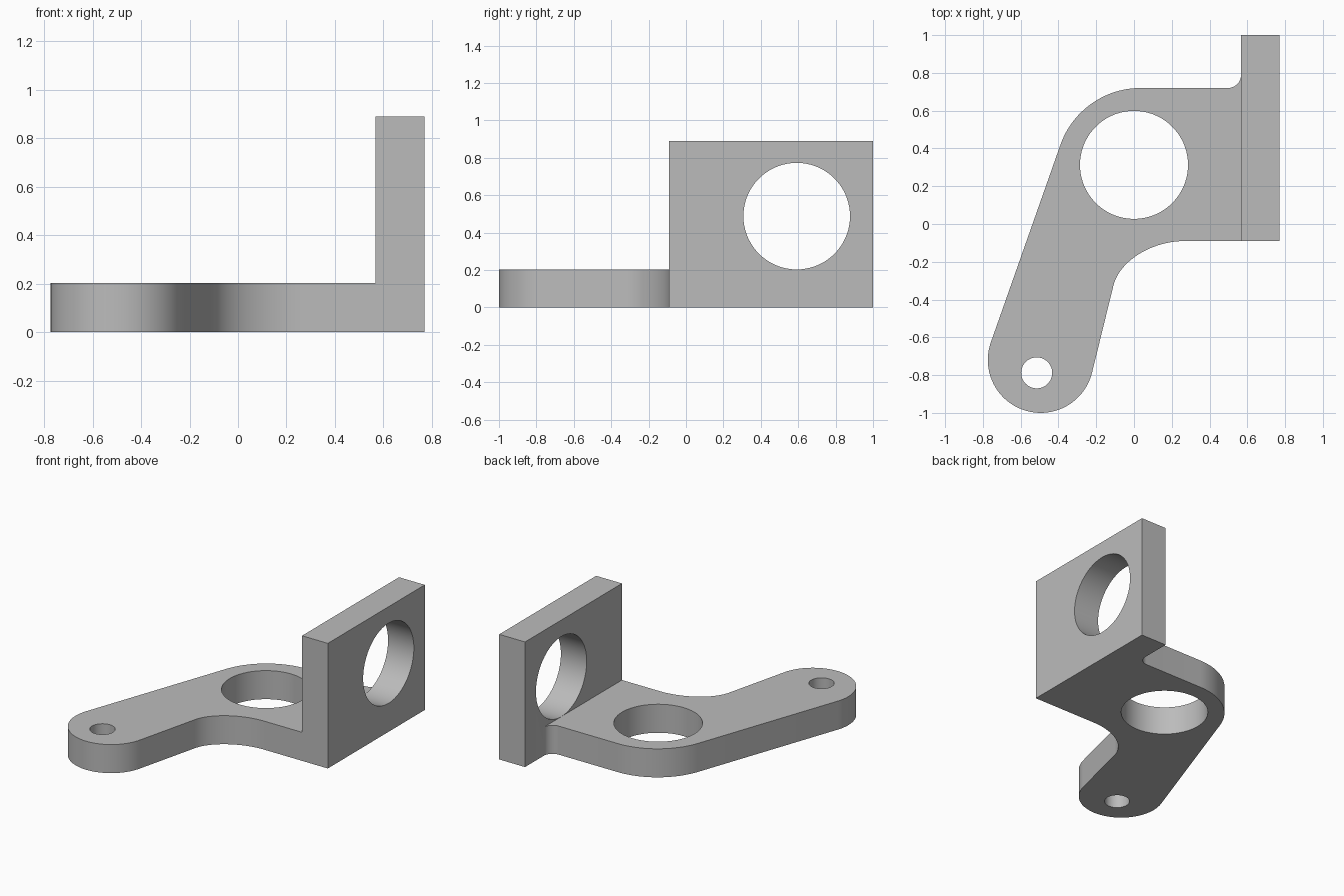
import bpy, bmesh, math
from mathutils import Vector, Matrix
from mathutils.geometry import interpolate_bezier

if "Cube" in bpy.data.objects:
    bpy.data.objects.remove(bpy.data.objects["Cube"], do_unlink=True)

THICK, HEIGHT = 0.203, 0.89
WALL_IN, WALL_OUT = 0.567, 0.77
FRONT, BACK, PLATE_BACK = -0.09, 1.0, 0.72

steel = bpy.data.materials.new("plain grey")
steel.use_nodes = True
grey = (0.5, 0.5, 0.5, 1)
steel.diffuse_color = grey
steel.node_tree.nodes["Principled BSDF"].inputs["Base Color"].default_value = grey


def arc(cx, cy, r, start, end, steps):
    angles = [math.radians(start + (end - start) * i / steps) for i in range(steps + 1)]
    return [(cx + r * math.cos(a), cy + r * math.sin(a)) for a in angles]


def finish(name, bm):
    bmesh.ops.recalc_face_normals(bm, faces=bm.faces)
    mesh = bpy.data.meshes.new(name)
    bm.to_mesh(mesh)
    bm.free()
    mesh.materials.append(steel)
    ob = bpy.data.objects.new(name, mesh)
    bpy.context.collection.objects.link(ob)
    return ob


def prism(name, outline, height):
    bm = bmesh.new()
    face = bm.faces.new([bm.verts.new((x, y, 0)) for x, y in outline])
    top = bmesh.ops.extrude_face_region(bm, geom=[face])["geom"]
    bmesh.ops.translate(bm, vec=(0, 0, height),
                        verts=[v for v in top if isinstance(v, bmesh.types.BMVert)])
    return finish(name, bm)


def cylinder(name, centre, radius, axis):
    bm = bmesh.new()
    turn = Vector((0, 0, 1)).rotation_difference(Vector(axis)).to_matrix().to_4x4()
    bmesh.ops.create_cone(bm, cap_ends=True, segments=72, radius1=radius, radius2=radius,
                          depth=0.6, matrix=Matrix.Translation(centre) @ turn)
    return finish(name, bm)


def combine(target, tool, operation):
    mod = target.modifiers.new(operation, "BOOLEAN")
    mod.operation, mod.object, mod.solver = operation, tool, "EXACT"
    tool.hide_render = True
    bpy.context.view_layer.objects.active = target
    bpy.ops.object.modifier_apply(modifier=mod.name)
    bpy.data.objects.remove(tool, do_unlink=True)


# Arm plate: rounded tip, swept inner bend, corner fillet, broad shoulder
bend = interpolate_bezier(Vector((-0.11, -0.33)), Vector((-0.08, -0.198)),
                          Vector((0.091, FRONT)), Vector((0.27, FRONT)), 20)
outline = arc(-0.494, -0.72, 0.28, 160.6, 347, 40)
outline += [(p.x, p.y) for p in bend]
outline += [(WALL_IN, FRONT), (WALL_IN, PLATE_BACK + 0.07)]
outline += arc(0.497, PLATE_BACK + 0.07, 0.07, 0, -90, 10)[1:]
outline += arc(0.035, 0.27, 0.45, 90, 160.6, 24)
bracket = prism("angle_bracket", outline, THICK)

# Upright wall plate
wall = prism("wall_plate", [(WALL_IN, FRONT), (WALL_OUT, FRONT),
                            (WALL_OUT, BACK), (WALL_IN, BACK)], HEIGHT)
combine(bracket, wall, "UNION")

# Bored holes in the arm, its tip and the wall
for name, centre, radius, axis in [
    ("arm_bore", (0, 0.313, 0.1), 0.286, (0, 0, 1)),
    ("tip_bore", (-0.515, -0.788, 0.1), 0.082, (0, 0, 1)),
    ("wall_bore", (0.67, 0.592, 0.488), 0.285, (1, 0, 0)),
]:
    combine(bracket, cylinder(name, centre, radius, axis), "DIFFERENCE")

# Smooth curved walls, crisp edges
bpy.ops.object.select_all(action="DESELECT")
bracket.select_set(True)
bpy.context.view_layer.objects.active = bracket
bpy.ops.object.shade_smooth_by_angle(angle=math.radians(30))
